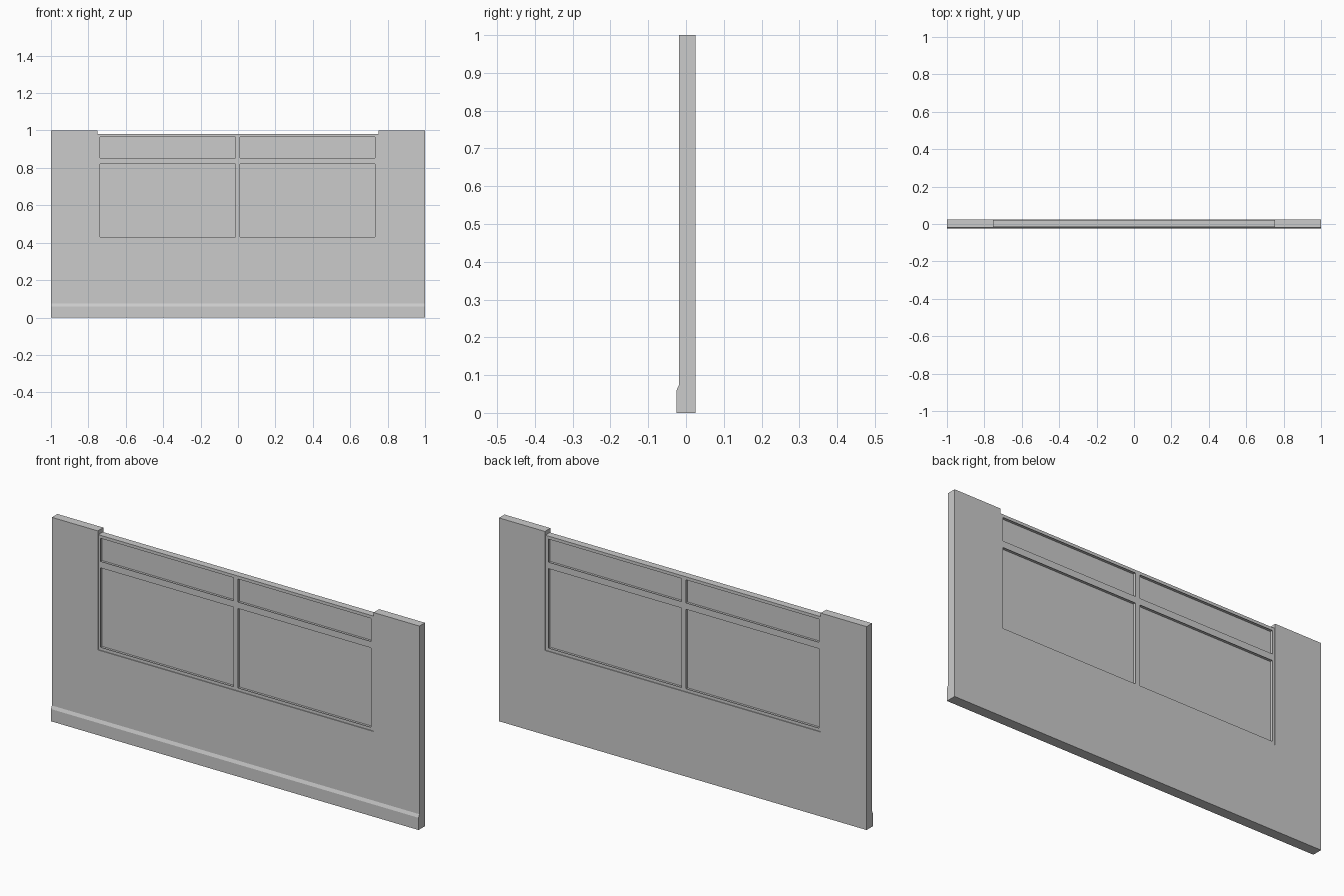
import bpy, bmesh

if "Cube" in bpy.data.objects:
    bpy.data.objects.remove(bpy.data.objects["Cube"])

def mesh_object(name, bm):
    bmesh.ops.recalc_face_normals(bm, faces=bm.faces)
    me = bpy.data.meshes.new(name)
    bm.to_mesh(me)
    bm.free()
    ob = bpy.data.objects.new(name, me)
    bpy.context.collection.objects.link(ob)
    return ob

def prism(bm, points, to3d, a, b):
    """Extrude a closed 2D outline from a to b."""
    ends = [[bm.verts.new(to3d(u, v, d)) for u, v in points] for d in (a, b)]
    bm.faces.new(ends[0])
    bm.faces.new(ends[1][::-1])
    n = len(points)
    for i in range(n):
        j = (i + 1) % n
        bm.faces.new((ends[0][i], ends[0][j], ends[1][j], ends[1][i]))

def rect(x0, x1, z0, z1):
    return [(x0, z0), (x1, z0), (x1, z1), (x0, z1)]

FRONT, BACK = -0.018, 0.025
xz = lambda u, v, d: (u, d, v)
yz = lambda u, v, d: (d, u, v)

# Wall with a window bay open at the top
bm = bmesh.new()
prism(bm, [(-1, 0), (1, 0), (1, 1), (0.75, 1), (0.75, 0.415),
           (-0.75, 0.415), (-0.75, 1), (-1, 1)], xz, FRONT, BACK)
mesh_object("wall", bm)

# Skirting along the foot of the front
bm = bmesh.new()
prism(bm, [(FRONT, 0), (-0.025, 0), (-0.025, 0.06), (FRONT, 0.075)], yz, -1, 1)
mesh_object("skirting", bm)

# Window frame: grid of bars with four openings, groove around each opening
xs = [-0.75, -0.738, -0.014, 0.010, 0.733, 0.75]
zs = [0.415, 0.43, 0.82, 0.852, 0.965, 0.98]
F0, F1, MID = -0.014, 0.021, 0.0035
bm = bmesh.new()
layers = [[[bm.verts.new((x, y, z)) for z in zs] for x in xs] for y in (F0, F1)]
for i in range(5):
    for k in range(5):
        if i in (1, 3) and k in (1, 3):
            # reveal walls bow outward to the glass groove at mid depth
            ring = [(i, k), (i + 1, k), (i + 1, k + 1), (i, k + 1)]
            g = 0.004
            offs = [(-g, -g), (g, -g), (g, g), (-g, g)]
            rows = [[L[a][b] for a, b in ring] for L in layers]
            for t, y in enumerate((F0 + 0.007, F1 - 0.007)):
                rows.insert(t + 1, [bm.verts.new((xs[a] + o[0], y, zs[b] + o[1]))
                                    for (a, b), o in zip(ring, offs)])
            for r0, r1 in zip(rows, rows[1:]):
                for n in range(4):
                    m = (n + 1) % 4
                    bm.faces.new((r0[n], r0[m], r1[m], r1[n]))
        else:
            for L in layers:
                bm.faces.new((L[i][k], L[i + 1][k], L[i + 1][k + 1], L[i][k + 1]))
for n in range(5):
    for e in (0, 5):
        A, B = layers
        bm.faces.new((A[n][e], A[n + 1][e], B[n + 1][e], B[n][e]))
        bm.faces.new((A[e][n], A[e][n + 1], B[e][n + 1], B[e][n]))
mesh_object("window_frame", bm)

# Glass panes seated in the grooves
bm = bmesh.new()
for i in (1, 3):
    for k in (1, 3):
        prism(bm, rect(xs[i] - 0.003, xs[i + 1] + 0.003,
                       zs[k] - 0.003, zs[k + 1] + 0.003), xz, MID - 0.001, MID + 0.001)
mesh_object("window_glass", bm)
